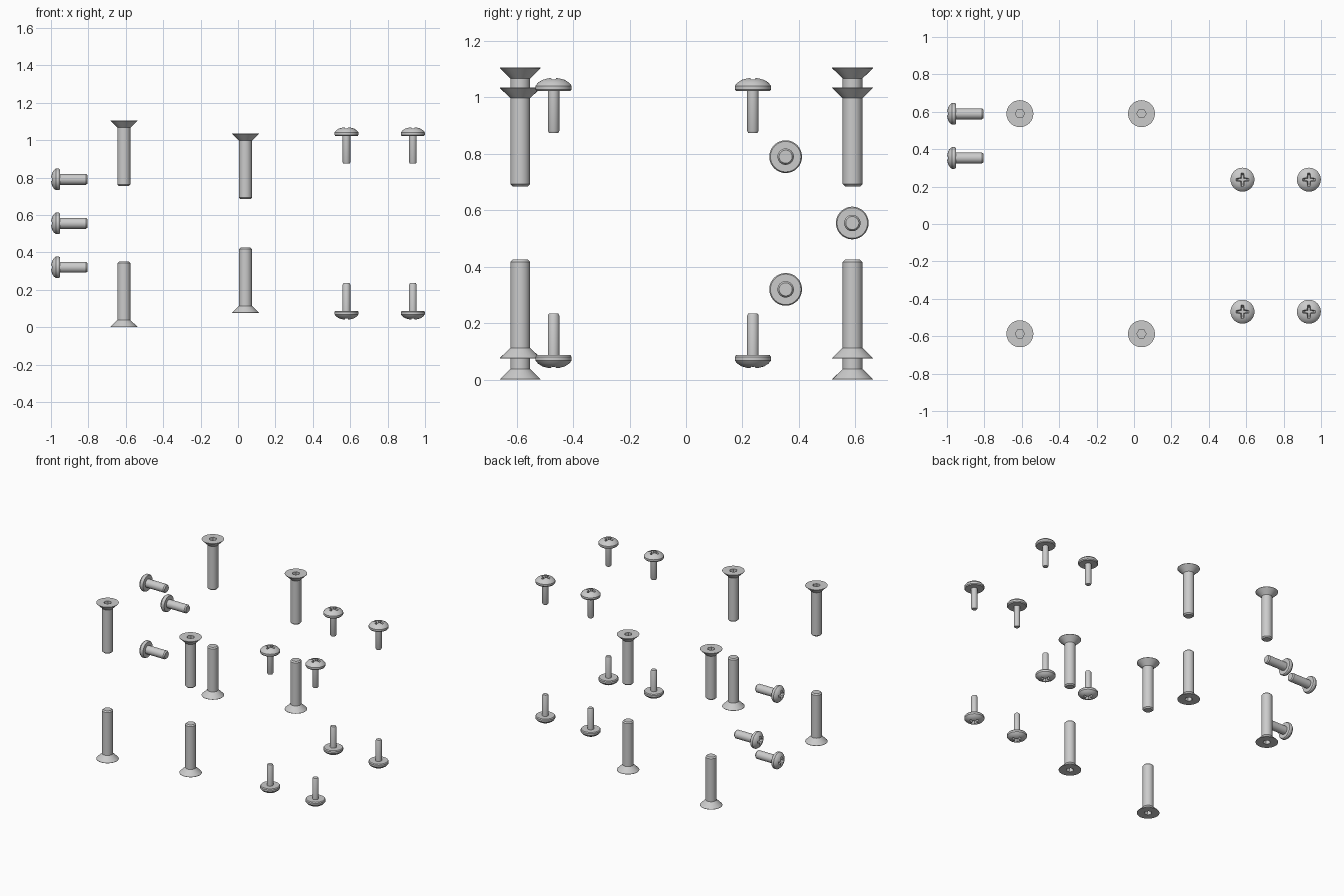
import bpy, bmesh
from math import pi, cos, sin
from mathutils import Matrix

if "Cube" in bpy.data.objects:
    bpy.data.objects.remove(bpy.data.objects["Cube"])


def lathe(name, profile, n):
    """Revolve (radius, z) points around z, closing both ends."""
    bm = bmesh.new()
    rings = [[bm.verts.new((r * cos(2 * pi * i / n), r * sin(2 * pi * i / n), z))
              for i in range(n)] for r, z in profile]
    for a, b in zip(rings, rings[1:]):
        for i in range(n):
            j = (i + 1) % n
            bm.faces.new((a[i], a[j], b[j], b[i]))
    bm.faces.new(rings[0][::-1])
    bm.faces.new(rings[-1])
    bmesh.ops.recalc_face_normals(bm, faces=bm.faces)
    me = bpy.data.meshes.new(name)
    bm.to_mesh(me)
    bm.free()
    ob = bpy.data.objects.new(name, me)
    bpy.context.collection.objects.link(ob)
    return ob


def cross_cutter(arm, half, depth):
    """Plus-shaped recess cutter, tapering downward from z = 0.01."""
    outline = []
    for k in range(4):
        c, s = round(cos(k * pi / 2)), round(sin(k * pi / 2))
        for x, y in ((arm, -half), (arm, half), (half * 1.4, half * 1.4)):
            outline.append((c * x - s * y, s * x + c * y))
    bm = bmesh.new()
    top = [bm.verts.new((x, y, 0.01)) for x, y in outline]
    low = [bm.verts.new((x * 0.55, y * 0.55, -depth)) for x, y in outline]
    bm.faces.new(top)
    bm.faces.new(low[::-1])
    for i in range(12):
        j = (i + 1) % 12
        bm.faces.new((low[i], low[j], top[j], top[i]))
    bmesh.ops.recalc_face_normals(bm, faces=bm.faces)
    me = bpy.data.meshes.new("recess_cutter")
    bm.to_mesh(me)
    bm.free()
    ob = bpy.data.objects.new("recess_cutter", me)
    bpy.context.collection.objects.link(ob)
    return ob


def carve(body, cutter):
    """Cut the drive recess and return the finished mesh, head top at z = 0."""
    mod = body.modifiers.new("recess", 'BOOLEAN')
    mod.operation = 'DIFFERENCE'
    mod.solver = 'EXACT'
    mod.object = cutter
    dg = bpy.context.evaluated_depsgraph_get()
    me = bpy.data.meshes.new_from_object(body.evaluated_get(dg))
    bpy.data.objects.remove(body)
    bpy.data.objects.remove(cutter)
    me.shade_smooth()
    me.set_sharp_from_angle(angle=pi / 6)
    return me


def place(name, mesh, loc, rot=Matrix()):
    ob = bpy.data.objects.new(name, mesh)
    ob.matrix_world = Matrix.Translation(loc) @ rot
    bpy.context.collection.objects.link(ob)


def pan_profile(r, edge, h, shaft, length):
    return [(shaft * 0.8, -length), (shaft, -length + 0.008), (shaft, -h),
            (r * 0.93, -h), (r, -h + 0.006), (r, -edge), (r * 0.86, -edge * 0.6),
            (r * 0.62, -edge * 0.25), (r * 0.32, -edge * 0.05), (0.004, 0)]


# Screw types
countersunk = carve(
    lathe("countersunk", [(0.027, -0.35), (0.035, -0.342), (0.035, -0.038),
                          (0.072, -0.002), (0.072, 0)], 32),
    lathe("hex_cutter", [(0.025, -0.03), (0.025, 0.01)], 6))
pan_small = carve(lathe("pan_small", pan_profile(0.064, 0.028, 0.047, 0.0205, 0.195), 32),
                  cross_cutter(0.043, 0.008, 0.03))
pan_wide = carve(lathe("pan_wide", pan_profile(0.058, 0.027, 0.047, 0.029, 0.195), 32),
                 cross_cutter(0.04, 0.008, 0.03))

flip = Matrix.Rotation(pi, 4, 'X')

# Long countersunk screws, upper and lower sets
for x, top, bottom in ((-0.61, 1.105, 0.0), (0.04, 1.035, 0.075)):
    for y in (-0.587, 0.59):
        place("upper_countersunk_screw", countersunk, (x, y, top))
        place("lower_countersunk_screw", countersunk, (x, y, bottom), flip)

# Small pan head screws, upper and lower sets
for x in (0.58, 0.935):
    for y in (-0.469, 0.237):
        place("upper_pan_screw", pan_small, (x, y, 1.069))
        place("lower_pan_screw", pan_small, (x, y, 0.04), flip)

# Sideways pan head screws, heads facing -x
side = Matrix.Rotation(-pi / 2, 4, 'Y')
for y, z in ((0.353, 0.79), (0.589, 0.555), (0.353, 0.32)):
    place("side_pan_screw", pan_wide, (-1.0, y, z), side)
